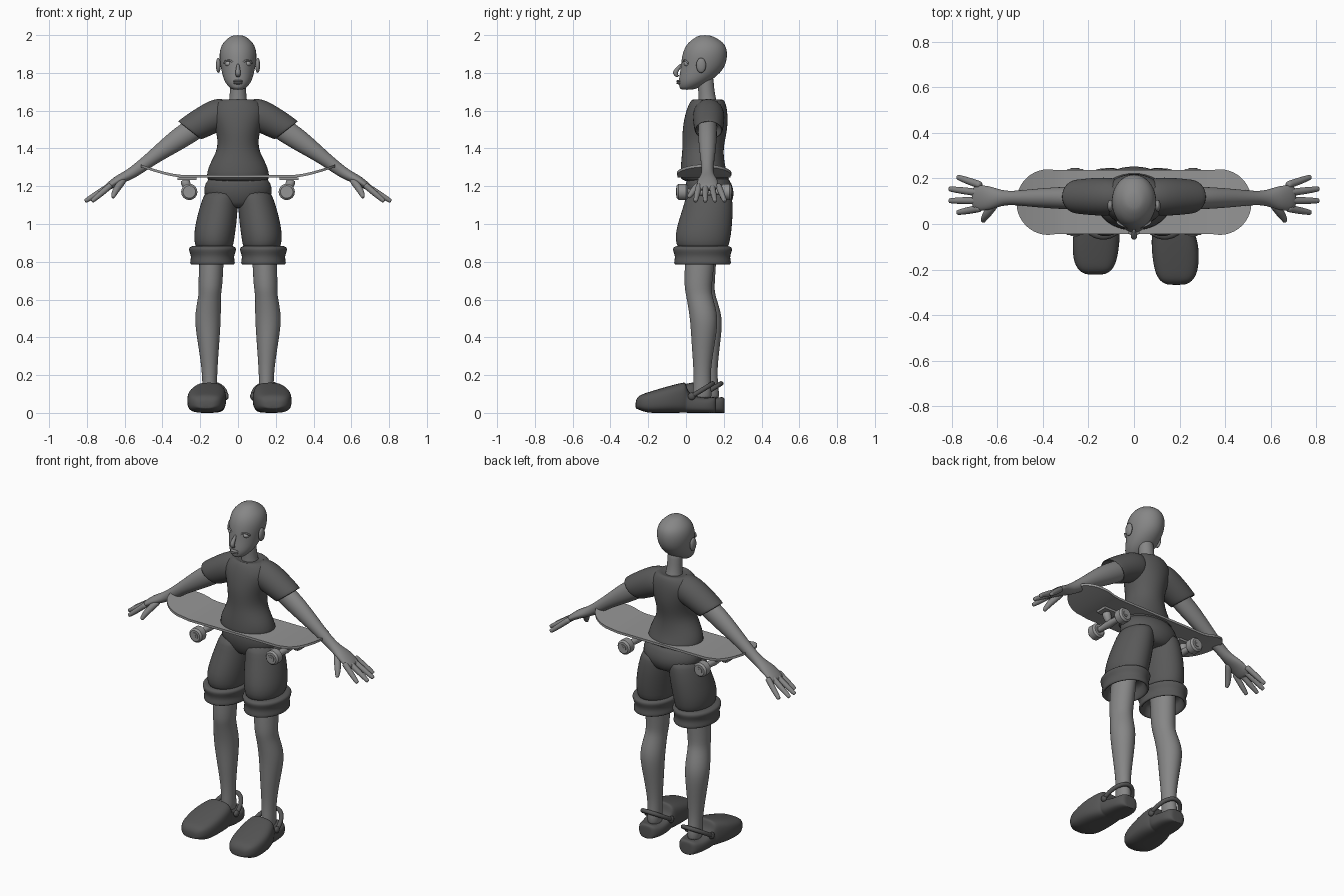
import bpy, bmesh, math
from mathutils import Vector, Matrix

default_cube = bpy.data.objects.get("Cube")
if default_cube:
    bpy.data.objects.remove(default_cube, do_unlink=True)

def material(name, grey):
    mat = bpy.data.materials.new(name)
    mat.use_nodes = True
    colour = (grey, grey, grey, 1)
    mat.diffuse_color = colour
    mat.node_tree.nodes["Principled BSDF"].inputs["Base Color"].default_value = colour
    return mat

SKIN = material("skin grey", .24)
CLOTH = material("cloth dark grey", .1)
SHOE = material("shoe dark grey", .09)
BOARD = material("board light grey", .3)
EYE = material("eye pale grey", .38)

def finish(name, bm, mat, soft=False):
    """Turn a bmesh into a shaded object; soft parts are subdivided."""
    bmesh.ops.recalc_face_normals(bm, faces=bm.faces[:])
    mesh = bpy.data.meshes.new(name)
    bm.to_mesh(mesh)
    bm.free()
    mesh.materials.append(mat)
    mesh.shade_smooth()
    if not soft:
        mesh.set_sharp_from_angle(angle=math.radians(40))
    ob = bpy.data.objects.new(name, mesh)
    bpy.context.scene.collection.objects.link(ob)
    if soft:
        ob.modifiers.new("smooth", "SUBSURF").levels = 1

def refine(rings):
    """Add a smoothly curved ring between each pair of neighbours."""
    result = [rings[0]]
    for i in range(len(rings) - 1):
        before, after = rings[max(i - 1, 0)], rings[min(i + 2, len(rings) - 1)]
        middle = [((b + c) * 9 - a - d) / 16
                  for a, b, c, d in zip(before, rings[i], rings[i + 1], after)]
        result += [middle, rings[i + 1]]
    return result

def loft(name, rings, mat, soft=True, s=1):
    """Skin a closed surface over rings of points; s=-1 mirrors it to the right."""
    rings = [[Vector(p) for p in ring] for ring in rings]
    if soft:
        rings = refine(rings)
    bm = bmesh.new()
    loops = [[bm.verts.new((p.x * s, p.y, p.z)) for p in ring] for ring in rings]
    for a, b in zip(loops, loops[1:]):
        for i in range(len(a)):
            bm.faces.new((a[i - 1], a[i], b[i], b[i - 1]))
    bm.faces.new(loops[0])
    bm.faces.new(loops[-1])
    finish(name, bm, mat, soft)

def circle(n=20):
    return [(math.cos(2 * math.pi * i / n), math.sin(2 * math.pi * i / n)) for i in range(n)]

def level(z, x0, x1, y0, y1, shift=0):
    """Horizontal oval given by its extents."""
    return [((x0 + x1 + (x1 - x0) * c) / 2, (y0 + y1 + (y1 - y0) * k) / 2 + shift, z)
            for c, k in circle()]

def tilted(x, z, thick, wide, degrees, y=.12):
    """Oval across an arm, leaning by an angle from horizontal."""
    t = math.radians(degrees)
    return [(x + thick * c * math.cos(t), y + wide * k, z + thick * c * math.sin(t))
            for c, k in circle()]

def limb(name, points, mat, soft=True, s=1, n=12):
    """Round tube through (position, radius) pairs."""
    places = [Vector(p) for p, radius in points]
    rings, previous = [], Vector((0, 0, 1))
    turn = previous.rotation_difference(previous)
    for i, (p, radius) in enumerate(points):
        ahead = (places[min(i + 1, len(places) - 1)] - places[max(i - 1, 0)]).normalized()
        turn = previous.rotation_difference(ahead) @ turn
        previous = ahead
        rings.append([places[i] + turn @ Vector((radius * c, radius * k, 0)) for c, k in circle(n)])
    loft(name, rings, mat, soft, s)

def rod(name, x, y, z, profile, s):
    """Turned skateboard part along y from (offset, radius) pairs."""
    limb(name, [((x, y + offset, z), radius) for offset, radius in profile], BOARD, False, s, 24)

def solid(name, maker, centre, scale, mat, **options):
    bm = bmesh.new()
    maker(bm, matrix=Matrix.Translation(centre) @ Matrix.Diagonal((*scale, 1)), **options)
    finish(name, bm, mat)

def ball(name, centre, radii, mat):
    solid(name, bmesh.ops.create_uvsphere, centre, radii, mat, u_segments=20, v_segments=12, radius=1)

def body(name, rows, mat):
    """Central part from rows of height, half width, front and back."""
    loft(name, [level(z, -w, w, front, back) for z, w, front, back in rows], mat)

# Head and neck
body("head", [(1.71, .03, -.03, .04), (1.75, .07, -.04, .12), (1.82, .09, -.03, .2),
              (1.9, .1, -.02, .22), (1.96, .08, .01, .2), (2, .03, .07, .13)], SKIN)
limb("neck", [((0, .12, 1.6), .06), ((0, .11, 1.68), .045), ((0, .1, 1.8), .045)], SKIN)
limb("nose", [((0, -.02, 1.85), .006), ((0, -.06, 1.8), .015), ((0, -.04, 1.78), .01)], SKIN)
for lip, z in (("upper_lip", 1.756), ("lower_lip", 1.746)):
    ball(lip, (0, -.036, z), (.025, .015, .007), SKIN)

# Shirt body and hips
body("shirt", [(1.22, .17, -.03, .24), (1.3, .16, -.03, .21), (1.4, .11, -.02, .2),
               (1.5, .12, -.02, .22), (1.6, .15, 0, .22), (1.66, .1, .03, .2),
               (1.65, .06, .05, .17)], CLOTH)
body("shorts_hips", [(1.26, .15, 0, .22), (1.16, .19, 0, .26), (1.08, .1, .04, .22)], CLOTH)

deck_y = .096
for s, side, lag, inset in ((1, "left_", 0, 0), (-1, "right_", .045, .015)):
    # Paired face pieces
    ball(side + "ear", (s * .104, .08, 1.84), (.013, .026, .04), SKIN)
    ball(side + "eye", (s * .048, .01, 1.85), (.022, .022, .017), EYE)
    arch = [math.pi * i / 4 for i in range(5)]
    limb(side + "upper_eyelid", [((.05 - .025 * math.cos(a), .012 - .028 * math.cos(a / 2),
                                   1.85 + .016 * math.sin(a)), .005) for a in arch], SKIN, s=s)

    # Sleeve with a recessed opening
    loft(side + "sleeve", [tilted(x, z, r, r * .95, lean) for x, z, r, lean in (
        (.06, 1.58, .08, 90), (.13, 1.57, .09, 80), (.25, 1.5, .08, 40),
        (.25, 1.5, .07, 40), (.22, 1.53, .06, 40))], CLOTH, s=s)

    # Arm and palm
    loft(side + "arm", [tilted(x, z, thick, wide, 55, .114) for x, z, thick, wide in (
        (.16, 1.55, .06, .05), (.3, 1.46, .06, .05), (.44, 1.36, .04, .04),
        (.56, 1.27, .03, .03), (.64, 1.23, .025, .055), (.71, 1.18, .016, .055))], SKIN, s=s)

    # Fingers fan out from the palm
    for i, finger in enumerate(("index", "middle", "ring", "little")):
        base = Vector((.67, .07 + .033 * i, 1.208))
        tip = Vector((.815 - .018 * (i - 1.5) ** 2, .05 + .052 * i, 1.12))
        limb(f"{side}{finger}_finger", [(base.lerp(tip, t), .017 - .004 * t ** 2 - .003 * t ** 9)
                                        for t in (0, .3, .6, .9, 1)], SKIN, s=s)
    limb(side + "thumb", [((.6, .1, 1.24), .018), ((.64, .05, 1.19), .02),
                          ((.66, .02, 1.15), .013), ((.66, .01, 1.14), .008)], SKIN, s=s)

    # Shorts leg and turned-up cuff
    loft(side + "shorts_leg", [level(*row) for row in (
        (1.18, 0, .17, .01, .24), (1.08, 0, .207, -.02, .25), (.94, .015, .236, -.06, .24),
        (.86, .03, .22, -.04, .22))], CLOTH, s=s)
    cuff = ((.885, -.01), (.87, .014), (.83, 0), (.795, .006), (.785, -.003), (.8, -.015), (.86, -.03))
    loft(side + "shorts_cuff", [level(z, .02 - grow, .25 + grow, -.06 - grow, .235 + grow)
                                for z, grow in cuff], CLOTH, s=s)

    # Bare leg, the right one standing a little further back
    loft(side + "leg", [level(*row, shift=lag * (1 - row[0])) for row in (
        (.95, .07, .2, 0, .17), (.7, .08, .21, -.01, .14), (.62, .09, .21, 0, .14),
        (.5, .09, .23, .02, .17), (.35, .1, .21, .03, .15), (.2, .11, .19, .04, .13),
        (.06, .11, .19, .03, .14))], SKIN, s=s)

    # Clog: squarish sections from toe to heel, toes turned out
    def section(y, half_width, top):
        centre = .16 - inset + .025 * min(1, max(0, .06 - y) / .2)
        lift = max(0, -.2 - y) * .35
        square = lambda v: math.copysign(abs(v) ** .65, v)
        return [(centre + half_width * square(c), y + lag,
                 (lift + top + (top - lift) * square(k)) / 2) for c, k in circle()]

    loft(side + "clog", [section(*row) for row in (
        (-.267, .035, .06), (-.25, .07, .09), (-.2, .096, .11), (-.1, .104, .14), (-.02, .09, .16),
        (0, .08, .155), (.02, .08, .1), (.1, .075, .08), (.15, .055, .085), (.16, .03, .07))],
         SHOE, s=s)

    # Heel strap and its buttons
    ankle = .16 - inset
    sweep = [math.pi * i / 8 for i in range(9)]
    limb(side + "heel_strap", [((ankle + .082 * math.cos(a), .03 + lag + .112 * math.sin(a),
                                 .088 + .068 * math.sin(a)), .013) for a in sweep], SHOE, s=s)
    for place, e in (("inner", -1), ("outer", 1)):
        ball(f"{side}{place}_strap_button", (s * (ankle + e * .082), .03 + lag, .088),
             (.014, .02, .02), SHOE)

    # Skateboard truck and wheels
    solid(side + "truck_plate", bmesh.ops.create_cube, (s * .27, deck_y, 1.24), (.1, .07, .014),
          BOARD, size=1)
    limb(side + "truck_post", [((.285, deck_y, 1.24), .03), ((.26, deck_y, 1.17), .018)], BOARD, s=s)
    rod(side + "axle", .258, deck_y, 1.17, [(-.15, .01), (0, .022), (.15, .01)], s)
    for end, e in (("front", -1), ("back", 1)):
        y = deck_y + e * .115
        rod(f"{side}{end}_wheel", .258, y, 1.17,
            [(-.03, .033), (-.02, .043), (.02, .043), (.03, .033)], s)
        rod(f"{side}{end}_wheel_hub", .258, y, 1.17, [(-.034, .02), (.034, .02)], s)

# Skateboard deck: rounded ends that kick upward
corner, straight = .14, .375
outline = [(x, corner) for x in (0, .2, .3, .34)]
outline += [(straight + corner * math.sin(a), .004 + corner * math.cos(a))
            for a in (math.pi * i / 20 for i in range(11))]
slices = []
for x, half_width in [(-x, w) for x, w in outline[:0:-1]] + outline:
    bottom = 1.246 + .055 * (max(0, abs(x) - .3) / .215) ** 1.4
    front, back, top = deck_y - half_width, deck_y + half_width, bottom + .014
    slices.append([(x, front, bottom), (x, back, bottom), (x, back, top), (x, front, top)])
loft("skateboard_deck", slices, BOARD, False)
